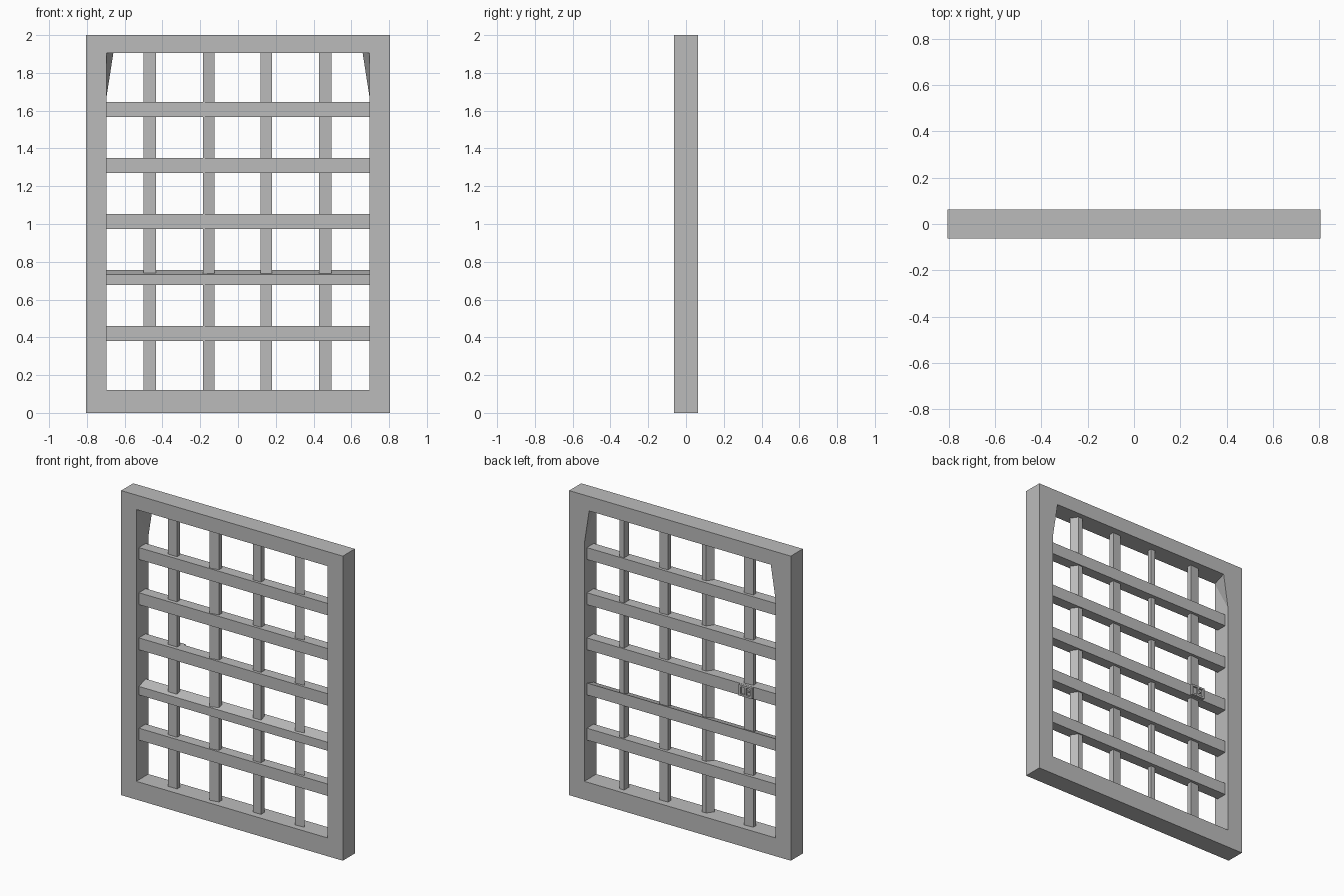
import bpy
import bmesh

cube = bpy.data.objects.get("Cube")
if cube:
    bpy.data.objects.remove(cube, do_unlink=True)

grey = bpy.data.materials.new("iron_grey")
grey.use_nodes = True
COLOUR = (0.5, 0.5, 0.5, 1)
grey.diffuse_color = COLOUR
grey.node_tree.nodes["Principled BSDF"].inputs["Base Color"].default_value = COLOUR


def finish(name, bm):
    bmesh.ops.recalc_face_normals(bm, faces=bm.faces)
    mesh = bpy.data.meshes.new(name)
    bm.to_mesh(mesh)
    bm.free()
    mesh.materials.append(grey)
    obj = bpy.data.objects.new(name, mesh)
    bpy.context.collection.objects.link(obj)
    return obj


def prism(bm, profile, to_point, start, end):
    """Sweep a closed 2D profile straight from start to end."""
    rings = [[bm.verts.new(to_point(p, t)) for p in profile] for t in (start, end)]
    for ring in rings:
        bm.faces.new(ring)
    for i in range(len(profile)):
        j = (i + 1) % len(profile)
        bm.faces.new((rings[0][i], rings[0][j], rings[1][j], rings[1][i]))


def box(bm, x0, x1, y0, y1, z0, z1):
    prism(bm, [(x0, y0), (x1, y0), (x1, y1), (x0, y1)],
          lambda p, t: (p[0], p[1], t), z0, z1)


W, H, D = 0.805, 2.0, 0.0625          # outer half width, height, half depth
IN, LOW, TOP = 0.695, 0.12, 1.905     # opening
BRACE_X, BRACE_Z = 0.66, 1.68         # splayed upper corners at the back

# Outer frame: one half, mirrored; the opening narrows at the upper back corners
bm = bmesh.new()
outer = [(0, 0), (W, 0), (W, H), (0, H)]
fo = [bm.verts.new((x, -D, z)) for x, z in outer]
bo = [bm.verts.new((x, D, z)) for x, z in outer]
fi = [bm.verts.new((x, -D, z)) for x, z in ((0, LOW), (IN, LOW), (IN, TOP), (0, TOP))]
bi = [bm.verts.new((x, D, z)) for x, z in
      ((0, LOW), (IN, LOW), (IN, BRACE_Z), (BRACE_X, TOP), (0, TOP))]
for i in range(3):
    bm.faces.new((fo[i], fo[i + 1], fi[i + 1], fi[i]))
    bm.faces.new((fo[i], fo[i + 1], bo[i + 1], bo[i]))
bm.faces.new((bo[0], bo[1], bi[1], bi[0]))
bm.faces.new((bo[1], bo[2], bi[3], bi[2], bi[1]))
bm.faces.new((bo[2], bo[3], bi[4], bi[3]))
bm.faces.new((fi[0], fi[1], bi[1], bi[0]))
bm.faces.new((fi[1], fi[2], bi[2], bi[1]))
bm.faces.new((fi[2], bi[3], bi[2]))
bm.faces.new((fi[2], fi[3], bi[4], bi[3]))
frame = finish("outer_frame", bm)
mirror = frame.modifiers.new("Mirror", "MIRROR")
mirror.use_axis[0] = True
mirror.use_clip = True

# Horizontal bars, the second one with a top sloping down to the front
BAR_D, BAR_H = 0.036, 0.078
for i in range(5):
    z = 0.381 + 0.2965 * i
    front_top = z + BAR_H - (0.022 if i == 1 else 0)
    bm = bmesh.new()
    prism(bm, [(-BAR_D, z), (BAR_D, z), (BAR_D, z + BAR_H), (-BAR_D, front_top)],
          lambda p, t: (t, p[0], p[1]), -IN, IN)
    finish(f"horizontal_bar_{i + 1}", bm)

# Vertical bars, roughly hewn so their sections differ
sections = [
    [(-0.5, -0.011), (-0.435, -0.011), (-0.435, 0.02), (-0.5, 0.015)],
    [(-0.185, -0.03), (-0.125, -0.018), (-0.125, 0.012), (-0.155, 0.012)],
    [(0.12, -0.018), (0.18, -0.018), (0.18, 0.018), (0.12, 0.016)],
    [(0.43, -0.024), (0.495, -0.018), (0.465, 0.027), (0.43, 0.027)],
]
for i, section in enumerate(sections):
    bm = bmesh.new()
    prism(bm, section, lambda p, t: (p[0], p[1], t), LOW, TOP)
    finish(f"vertical_bar_{i + 1}", bm)

# Latch on the back of the middle bar: plate, raised rim, divider and bolt
X, Z, HW, HH, RIM = -0.467, 1.015, 0.048, 0.036, 0.012
BACK, FACE = BAR_D + 0.004, BAR_D + 0.016
bm = bmesh.new()
box(bm, X - HW, X + HW, BAR_D, BACK, Z - HH, Z + HH)
for s in (-1, 1):
    xs = sorted((X + s * HW, X + s * (HW - RIM)))
    zs = sorted((Z + s * HH, Z + s * (HH - RIM)))
    box(bm, *xs, BACK, FACE, Z - HH, Z + HH)
    box(bm, X - HW + RIM, X + HW - RIM, BACK, FACE, *zs)
box(bm, X - 0.005, X + 0.005, BACK, FACE, Z - HH + RIM, Z + HH - RIM)
box(bm, X - 0.024, X - 0.005, BACK, FACE - 0.004, Z - 0.005, Z + 0.005)
finish("latch", bm)
